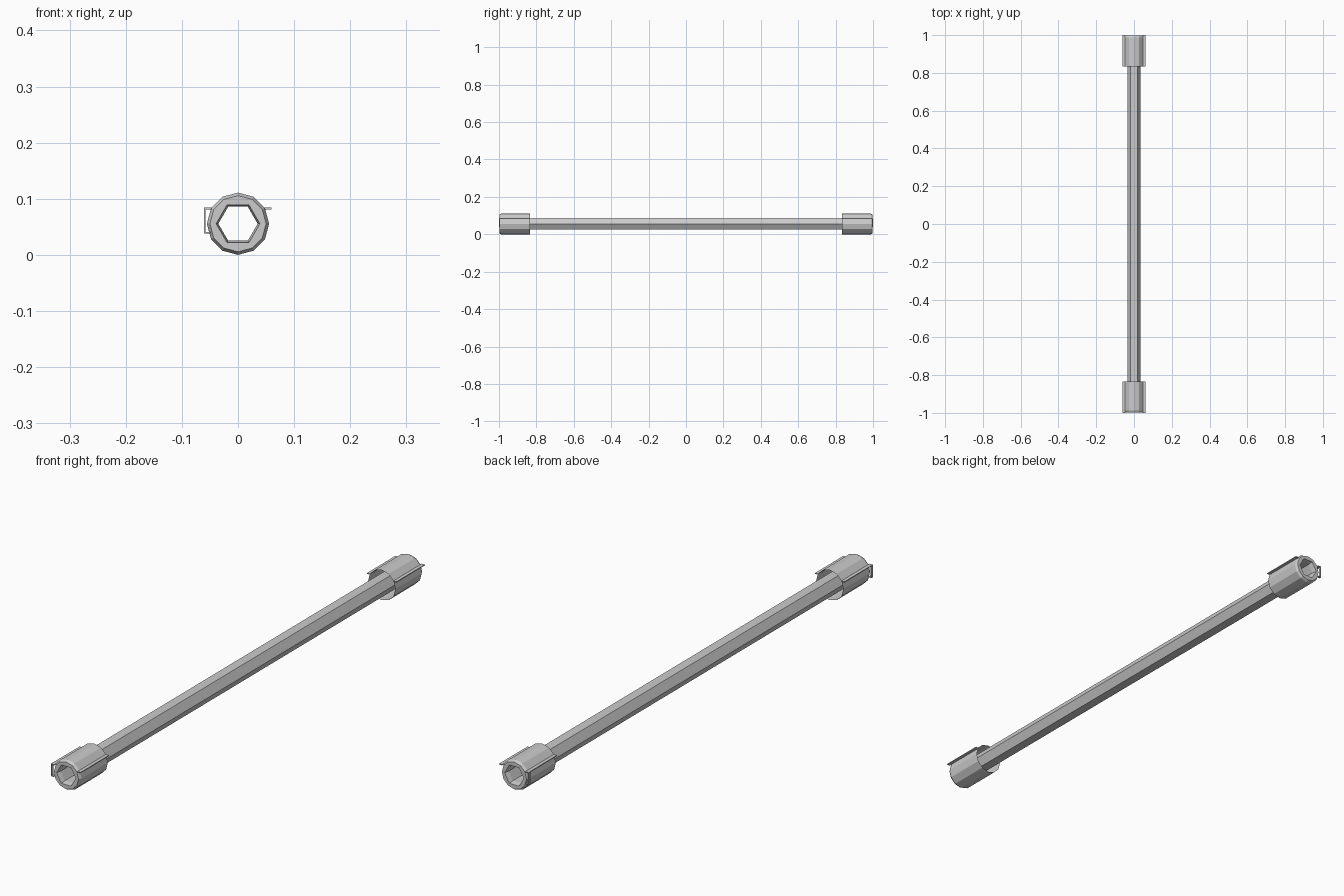
import bpy, bmesh, math

if "Cube" in bpy.data.objects:
    bpy.data.objects.remove(bpy.data.objects["Cube"])

CZ = 0.0555   # height of the long axis


def ring(bm, radius, y, hexagonal):
    # 12 points on a dodecagon, or on a hexagon with midpoints
    pts = []
    for i in range(12):
        a = math.radians(30 * i)
        r = radius
        if hexagonal and i % 2:
            r *= math.cos(math.pi / 6)
        pts.append(bm.verts.new((r * math.cos(a), y, CZ + r * math.sin(a))))
    return pts


def loft(name, sections):
    bm = bmesh.new()
    rings = [ring(bm, *s) for s in sections]
    for a, b in zip(rings, rings[1:]):
        for i in range(12):
            j = (i + 1) % 12
            bm.faces.new((a[i], a[j], b[j], b[i]))
    bmesh.ops.recalc_face_normals(bm, faces=bm.faces)
    mesh = bpy.data.meshes.new(name)
    bm.to_mesh(mesh)
    bm.free()
    obj = bpy.data.objects.new(name, mesh)
    bpy.context.collection.objects.link(obj)
    return obj


def box(name, lo, hi):
    bpy.ops.mesh.primitive_cube_add(size=1, location=[(a + b) / 2 for a, b in zip(lo, hi)])
    obj = bpy.context.object
    obj.name = name
    obj.scale = [b - a for a, b in zip(lo, hi)]
    return obj


# Hollow hexagonal shaft, open at both ends
loft("hex_shaft", [(0.035, -0.98, True), (0.035, 0.98, True)])

for s, end in ((-1, "front"), (1, "back")):
    # Twelve-sided sleeve with chamfered rim and hexagonal socket, open on the inner side
    loft(end + "_sleeve", [
        (0.0555, s * 0.835, False),
        (0.0555, s * 0.988, False),
        (0.050, s * 0.998, False),
        (0.039, s * 0.998, True),
        (0.035, s * 0.98, True),
    ])

    # Thin fins running along each side of the sleeve
    y0, y1 = sorted((s * 0.835, s * 1.0))
    box(end + "_right_fin", (0.047, y0, 0.081), (0.060, y1, 0.084))
    box(end + "_left_fin", (-0.060, y0, 0.081), (-0.047, y1, 0.084))

    # Small hooked clip at the outer end of the left fin
    y0, y1 = sorted((s * 0.990, s * 1.0))
    box(end + "_clip_upright", (-0.061, y0, 0.038), (-0.058, y1, 0.084))
    box(end + "_clip_foot", (-0.061, y0, 0.038), (-0.049, y1, 0.041))
